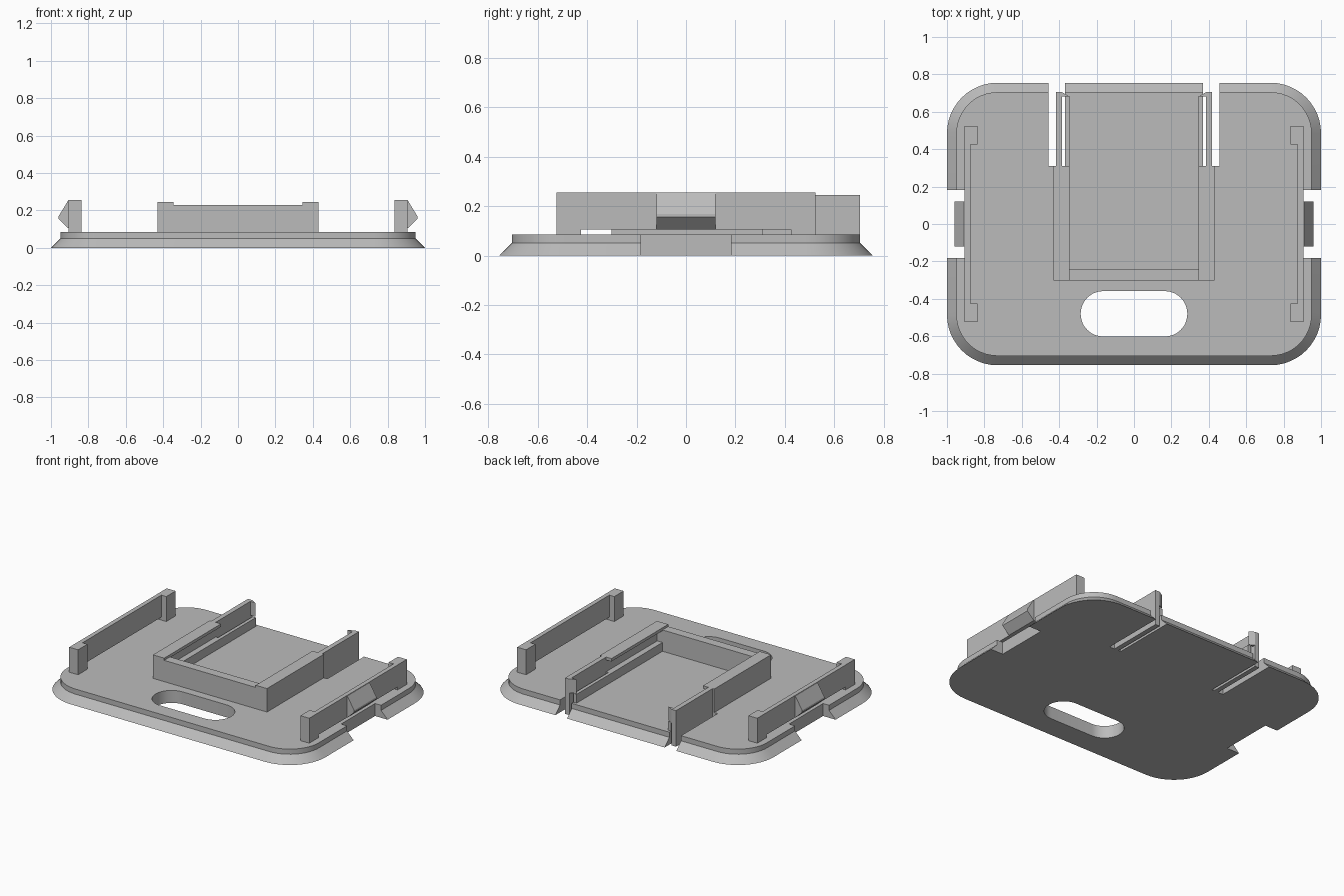
import bpy, bmesh, math

cube = bpy.data.objects.get("Cube")
if cube:
    bpy.data.objects.remove(cube, do_unlink=True)

grey = bpy.data.materials.new("plain grey")
grey.use_nodes = True
colour = (0.5, 0.5, 0.5, 1)
grey.diffuse_color = colour
grey.node_tree.nodes["Principled BSDF"].inputs["Base Color"].default_value = colour

PLATE_TOP = 0.085


def finish(name, bm):
    bmesh.ops.recalc_face_normals(bm, faces=bm.faces)
    mesh = bpy.data.meshes.new(name)
    bm.to_mesh(mesh)
    bm.free()
    mesh.materials.append(grey)
    obj = bpy.data.objects.new(name, mesh)
    bpy.context.collection.objects.link(obj)
    return obj


def loft(name, rings):
    """Skin a stack of rings with the same number of points, capped at both ends."""
    bm = bmesh.new()
    loops = [[bm.verts.new(p) for p in ring] for ring in rings]
    n = len(loops[0])
    for a, b in zip(loops, loops[1:]):
        for i in range(n):
            j = (i + 1) % n
            bm.faces.new((a[i], a[j], b[j], b[i]))
    bm.faces.new(loops[0][::-1])
    bm.faces.new(loops[-1])
    return finish(name, bm)


def box(name, x, y, z):
    return loft(name, [[(x[0], y[0], h), (x[1], y[0], h), (x[1], y[1], h), (x[0], y[1], h)] for h in z])


def rounded(cx, cy, r, z, oy=0, steps=12):
    """Rounded rectangle whose corner centres lie at +-cx, +-cy."""
    pts = []
    for q, (sx, sy) in enumerate([(1, 1), (-1, 1), (-1, -1), (1, -1)]):
        for k in range(steps + 1):
            a = math.pi / 2 * (q + k / steps)
            pts.append((sx * cx + r * math.cos(a), oy + sy * cy + r * math.sin(a), z))
    return pts


def cut(target, cutter):
    cutter.hide_render = True
    mod = target.modifiers.new("cut", "BOOLEAN")
    mod.operation = "DIFFERENCE"
    mod.solver = "EXACT"
    mod.object = cutter
    bpy.context.view_layer.objects.active = target
    bpy.ops.object.modifier_apply(modifier=mod.name)
    bpy.data.objects.remove(cutter, do_unlink=True)


def span(side, a, b):
    return sorted((side * a, side * b))


# Base plate with a sloping rim
plate = loft("base_plate", [rounded(0.73, 0.485, 0.27, 0),
                            rounded(0.73, 0.485, 0.22, 0.05),
                            rounded(0.73, 0.485, 0.22, PLATE_TOP)])

# Finger slot through the front of the plate
bm_rings = [rounded(0.165, 0.001, 0.12, h, oy=-0.48) for h in (-0.1, 0.2)]
cut(plate, loft("slot_cutter", bm_rings))

for side, label in ((1, "left"), (-1, "right")):
    # Side notches and rear slots
    cut(plate, box("notch_cutter", span(side, 0.905, 1.1), (-0.183, 0.183), (-0.1, 0.2)))
    cut(plate, box("rear_cutter", span(side, 0.368, 0.456), (0.31, 0.9), (-0.1, 0.2)))

    # Outer rail raised just above the plate between two end posts
    box(label + "_side_rail", span(side, 0.875, 0.905), (-0.43, 0.43), (0.105, 0.255))
    for y, end in (((-0.525, -0.42), "front"), ((0.43, 0.525), "rear")):
        inner = (-0.525, -0.425) if end == "front" else (0.425, 0.525)
        box(f"{label}_{end}_post", span(side, 0.838, 0.905), inner, (PLATE_TOP, 0.255))

    # Wedge shaped snap catch
    profile = [(0.9, 0.105), (0.908, 0.105), (0.96, 0.155), (0.96, 0.168), (0.908, 0.253), (0.9, 0.253)]
    loft(label + "_snap_catch", [[(side * x, y, z) for x, z in profile] for y in (-0.12, 0.12)])

    # Tray wall: a grooved channel section
    channel = [(0.345, PLATE_TOP), (0.43, PLATE_TOP), (0.43, 0.245), (0.345, 0.245),
               (0.345, 0.225), (0.385, 0.225), (0.385, 0.145), (0.345, 0.145)]
    loft(label + "_tray_wall", [[(side * x, y, z) for x, z in channel] for y in (-0.302, 0.31)])
    box(label + "_lower_rail", span(side, 0.345, 0.368), (0.31, 0.685), (PLATE_TOP, 0.145))

    # Springy rear finger and its hook
    box(label + "_spring_finger", span(side, 0.385, 0.418), (0.305, 0.705), (0, 0.245))
    hook = [(0.39, 0.683), (0.348, 0.683), (0.385, 0.705), (0.39, 0.705)]
    loft(label + "_finger_hook", [[(side * x, y, z) for x, y in hook] for z in (0.15, 0.245)])

# Front wall of the tray
box("tray_front_wall", (-0.385, 0.385), (-0.302, -0.24), (PLATE_TOP, 0.23))

# Smooth the round corners, keep the edges crisp
bpy.ops.object.select_all(action="DESELECT")
plate.select_set(True)
bpy.context.view_layer.objects.active = plate
bpy.ops.object.shade_smooth_by_angle(angle=math.radians(25))
